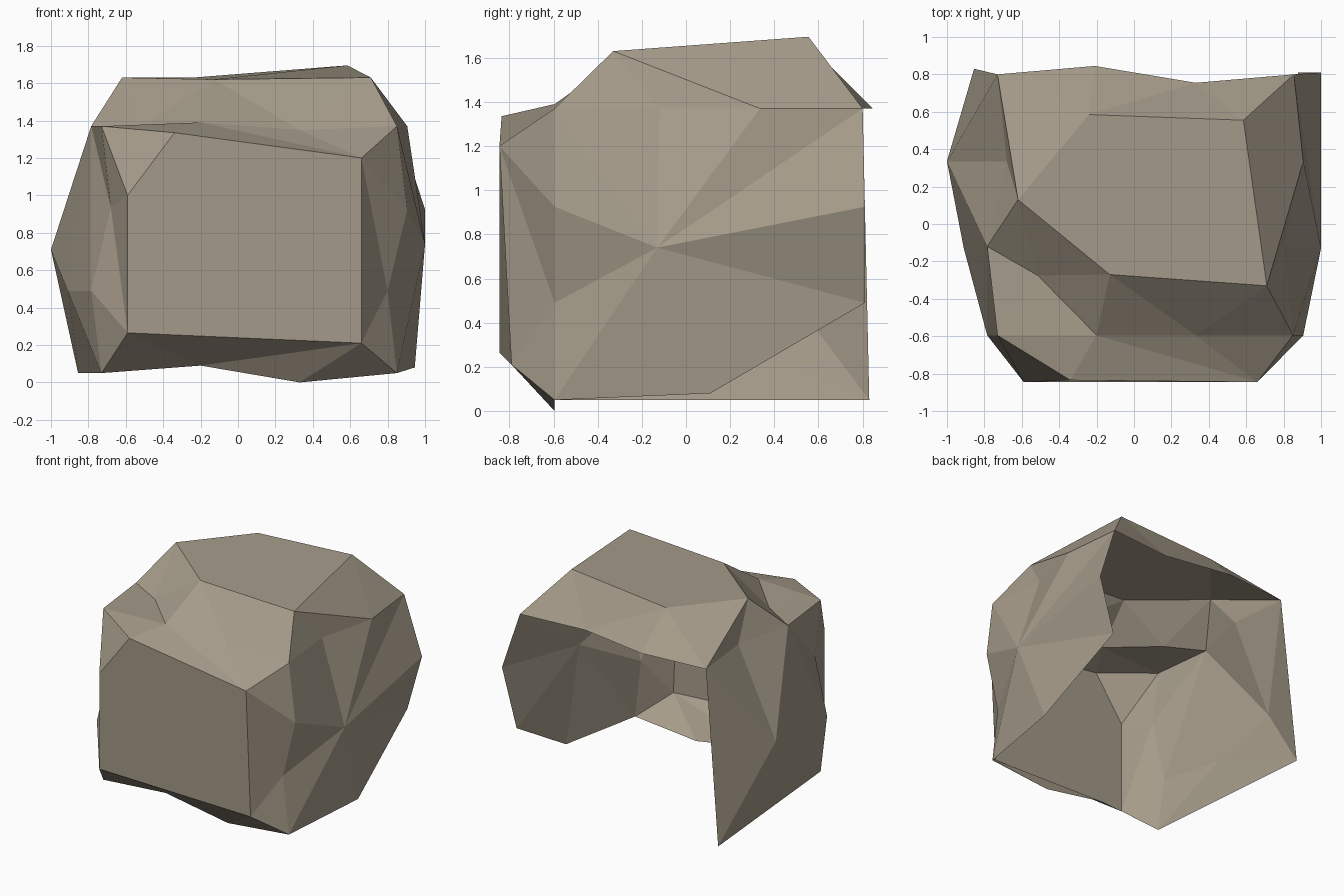
import bpy
import bmesh

if "Cube" in bpy.data.objects:
    bpy.data.objects.remove(bpy.data.objects["Cube"])

bm = bmesh.new()


def loop(points):
    return [bm.verts.new(p) for p in points]


def fan(hub, rim):
    """Triangles from one corner to a run of rim corners."""
    for a, b in zip(rim, rim[1:]):
        bm.faces.new((hub, a, b))


def band(inner, outer, cuts):
    """Chamfer between two closed loops; cuts say where each inner corner's fan ends."""
    n, start = len(outer), cuts[-1] - len(outer)
    for i, hub in enumerate(inner):
        fan(hub, [outer[k % n] for k in range(start, cuts[i] + 1)])
        bm.faces.new((hub, outer[cuts[i] % n], inner[(i + 1) % len(inner)]))
        start = cuts[i]


# Front plate, clockwise from upper left
front = loop([(-.34, -.835, 1.335), (.66, -.845, 1.20), (.66, -.79, .21),
              (-.59, -.845, .265), (-.59, -.845, 1.0)])

# Outline behind the front plate, all at one depth
w = loop([(x, -.595, z) for x, z in (
    (-.73, 1.37), (-.2, 1.39), (.33, 1.35), (.85, 1.37), (.905, .925), (.8, .49),
    (.85, .05), (.33, 0), (-.2, .09), (-.73, .05), (-.785, .49), (-.68, .935))])

# Top plate, and the rim below it, all at one height
top = loop([(-.62, .13, 1.63), (-.24, .585, 1.63), (.585, .555, 1.695),
            (.71, -.33, 1.63), (-.13, -.27, 1.62)])
c = loop([(x, y, 1.37) for x, y in (
    (-.785, -.12), (-.68, .335), (-.73, .8), (-.21, .845), (.33, .755),
    (.855, .8), (.905, .335), (.8, -.12))])
notch, = loop([(-.515, -.275, 1.375)])

# Remaining corners of the two side walls
r_mid, r_up, r_back, r_low = loop([(1, -.13, .74), (1, .81, .925), (.876, .81, .49),
                                   (.945, .11, .08)])
l_mid, l_low, l_back = loop([(-1, .335, .71), (-.91, -.13, .49), (-.855, .83, .05)])

# Front and top with their chamfers
bm.faces.new(front)
bm.faces.new(top)
band(front, w, [1, 5, 8, 11, 12])
band(top, c + [w[3], w[2], w[1], notch], [2, 4, 6, 9, 11])
fan(w[0], [c[0], notch, w[1]])

# Right wall
fan(r_mid, [w[3], c[7], c[6], c[5], r_up, r_back, r_low, w[6], w[5], w[4], w[3]])

# Left wall
fan(l_mid, [l_back, c[2], c[1], c[0], l_low])
fan(l_low, [c[0], w[10], w[9], l_back, l_mid])
bm.faces.remove(next(f for f in bm.faces if set(f.verts) == {l_low, l_back, l_mid}))
bm.faces.new((l_mid, l_back, l_low))
fan(c[0], [w[0], w[11], w[10]])

# Outward normals (back and underside stay open)
bmesh.ops.recalc_face_normals(bm, faces=bm.faces[:])
bm.faces.ensure_lookup_table()
if bm.faces[0].normal.y > 0:
    bmesh.ops.reverse_faces(bm, faces=bm.faces[:])

mesh = bpy.data.meshes.new("rock_shell")
bm.to_mesh(mesh)
bm.free()
stone = bpy.data.materials.new("warm grey stone")
stone.diffuse_color = (.38, .33, .255, 1)
stone.use_nodes = True
stone.node_tree.nodes["Principled BSDF"].inputs["Base Color"].default_value = stone.diffuse_color
mesh.materials.append(stone)
rock = bpy.data.objects.new("rock_shell", mesh)
bpy.context.collection.objects.link(rock)
